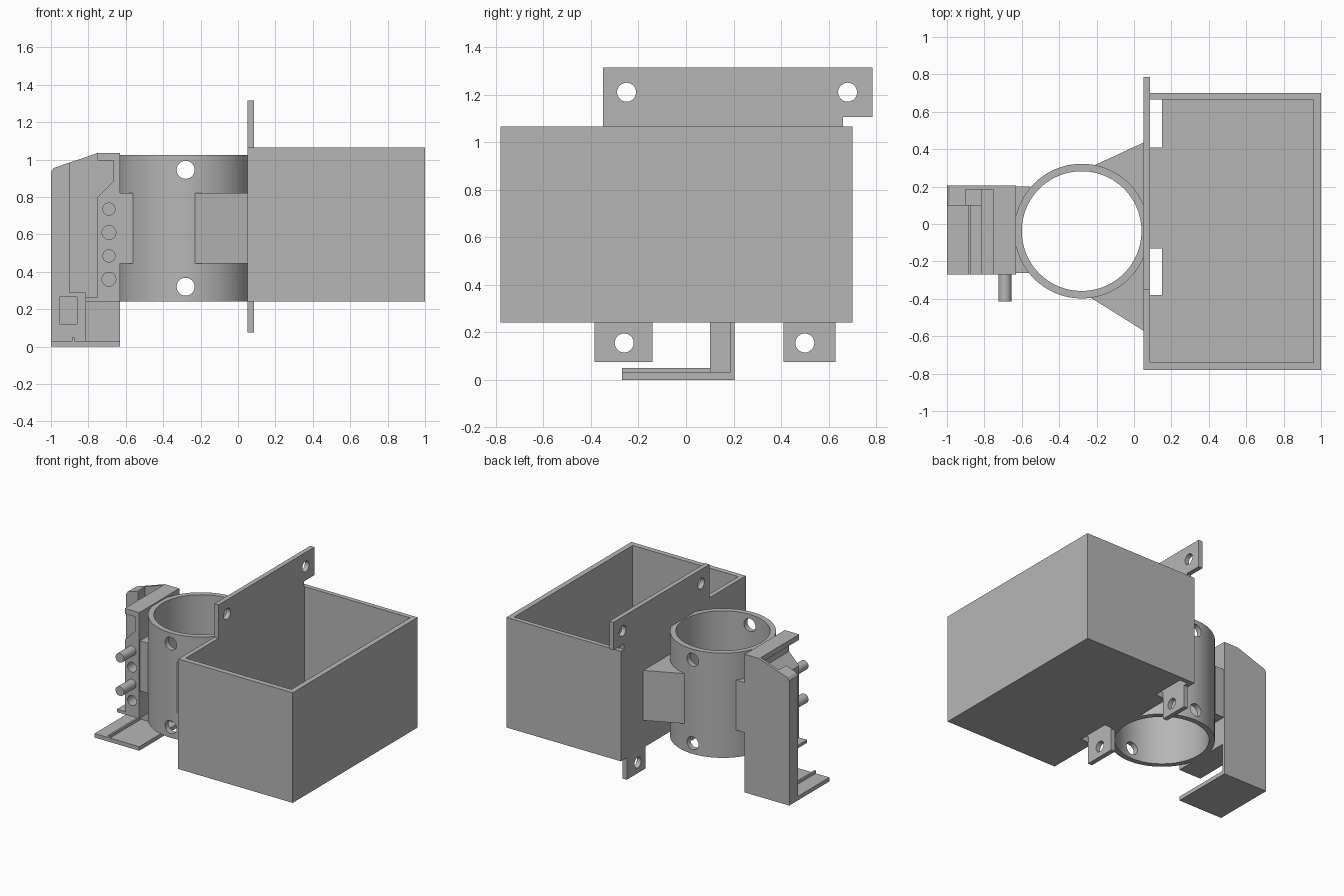
import bpy, bmesh, math
from mathutils import Matrix, Vector

old = bpy.data.objects.get("Cube")
if old:
    bpy.data.objects.remove(old, do_unlink=True)

grey = bpy.data.materials.new("plain grey")
grey.use_nodes = True
grey.diffuse_color = (0.47, 0.47, 0.47, 1)
grey.node_tree.nodes["Principled BSDF"].inputs["Base Color"].default_value = (0.47, 0.47, 0.47, 1)


def finish(name, bm):
    bmesh.ops.recalc_face_normals(bm, faces=bm.faces)
    mesh = bpy.data.meshes.new(name)
    bm.to_mesh(mesh)
    bm.free()
    mesh.materials.append(grey)
    obj = bpy.data.objects.new(name, mesh)
    bpy.context.collection.objects.link(obj)
    return obj


def prism(name, pts, axis, lo, hi):
    """Extrude a 2D outline along an axis; the outline uses the other two axes in order."""
    def place(p, t):
        v = list(p)
        v.insert("xyz".index(axis), t)
        return v
    bm = bmesh.new()
    face = bm.faces.new([bm.verts.new(place(p, lo)) for p in pts])
    ext = bmesh.ops.extrude_face_region(bm, geom=[face])
    shift = Vector(place((0, 0), hi - lo))
    bmesh.ops.translate(bm, vec=shift, verts=[g for g in ext["geom"] if isinstance(g, bmesh.types.BMVert)])
    return finish(name, bm)


def box(name, x, y, z):
    return prism(name, [(x[0], y[0]), (x[1], y[0]), (x[1], y[1]), (x[0], y[1])], "z", *z)


def rod(name, centre, radius, axis, lo, hi, sides=32):
    ring = [math.tau * i / sides for i in range(sides)]
    pts = [(centre[0] + radius * math.cos(a), centre[1] + radius * math.sin(a)) for a in ring]
    return prism(name, pts, axis, lo, hi)


def cut(obj, *cutters):
    """Subtract the cutters, bake the result and remove the cutters."""
    for c in cutters:
        c.hide_render = True
        mod = obj.modifiers.new("cut", "BOOLEAN")
        mod.operation, mod.solver, mod.object = "DIFFERENCE", "EXACT", c
    bpy.context.view_layer.update()
    mesh = bpy.data.meshes.new_from_object(obj.evaluated_get(bpy.context.evaluated_depsgraph_get()))
    obj.modifiers.clear()
    obj.data = mesh
    for c in cutters:
        bpy.data.objects.remove(c, do_unlink=True)
    return obj


def smooth(obj):
    bpy.ops.object.select_all(action="DESELECT")
    obj.select_set(True)
    bpy.context.view_layer.objects.active = obj
    bpy.ops.object.shade_smooth_by_angle(angle=math.radians(30))


# Open tray with two floor slots beside the mounting plate
tray = box("tray", (0.085, 1), (-0.78, 0.70), (0.24, 1.065))
cut(tray, box("hollow", (0, 0.96), (-0.74, 0.665), (0.28, 1.2)),
    *[box("slot", (0, 0.15), y, (0.1, 0.4)) for y in ((-0.38, -0.13), (0.41, 0.665))])

# Mounting plate: tray wall, raised ear strip and two lower tabs
outline = [(-0.78, 0.24), (-0.385, 0.24), (-0.385, 0.075), (-0.14, 0.075), (-0.14, 0.24),
           (0.41, 0.24), (0.41, 0.075), (0.63, 0.075), (0.63, 0.24), (0.70, 0.24),
           (0.70, 1.065), (0.66, 1.065), (0.66, 1.105), (0.785, 1.105), (0.785, 1.315),
           (-0.35, 1.315), (-0.35, 1.065), (-0.78, 1.065)]
plate = prism("mounting_plate", outline, "x", 0.05, 0.085)
cut(plate, *[rod("screw_hole", c, 0.04, "x", 0, 0.2)
             for c in ((-0.25, 1.21), (0.68, 1.21), (-0.26, 0.155), (0.50, 0.155))])
smooth(plate)

# Round sleeve with four cross holes
hub = (-0.28, -0.038)
sleeve = rod("sleeve", hub, 0.36, "z", 0.24, 1.025, 96)
cut(sleeve, rod("bore", hub, 0.32, "z", 0.1, 1.2, 96))
cut(sleeve, *[rod("cross_hole", (hub[0], z), 0.048, "y", -1, 1) for z in (0.32, 0.945)])
smooth(sleeve)

# Webs joining the sleeve to the plate and to the clip
web = prism("plate_web", [(-0.23, -0.395), (0.05, -0.57), (0.05, 0.435), (-0.21, 0.315)], "z", 0.445, 0.82)
clip_web = box("clip_web", (-0.63, -0.555), (-0.262, 0.2), (0.445, 0.82))
for part in (web, clip_web):
    cut(part, rod("sleeve_space", hub, 0.345, "z", 0.1, 1.2, 96))
    smooth(part)

# Clip back wall: sloped top, thin panel, thicker outer post and foot
prism("clip_back", [(-1, 0), (-0.63, 0), (-0.63, 1.035), (-0.75, 1.035), (-0.985, 0.955), (-1, 0.935)],
      "y", 0.185, 0.205)
post = prism("clip_post", [(-1, 0.03), (-0.815, 0.03), (-0.815, 0.29), (-0.9, 0.29), (-0.9, 0.984),
                           (-0.985, 0.955), (-1, 0.935)], "y", 0.1, 0.185)
cut(post, box("post_pocket", (-0.955, -0.86), (0, 0.16), (0.12, 0.265)))

# Clip floor with a raised rib
box("clip_floor", (-1, -0.63), (-0.27, 0.185), (0, 0.03))
box("floor_rib", (-0.887, -0.873), (-0.27, 0.1), (0.03, 0.05))

# Clip arm with hooked top, lower lip and two sockets
arm = prism("clip_arm", [(-0.815, 0.24), (-0.63, 0.24), (-0.63, 1.035), (-0.75, 1.035), (-0.75, 0.995),
                         (-0.665, 0.995), (-0.665, 0.885), (-0.75, 0.8), (-0.75, 0.262), (-0.815, 0.262)],
            "y", -0.27, 0.185)
cut(arm, *[rod("socket", (-0.69, z), 0.037, "y", -0.4, -0.13) for z in (0.36, 0.61)])
smooth(arm)

# Pegs on the arm
for i, z in enumerate((0.485, 0.735)):
    smooth(rod(f"peg_{i + 1}", (-0.69, z), 0.035, "y", -0.415, -0.25))
